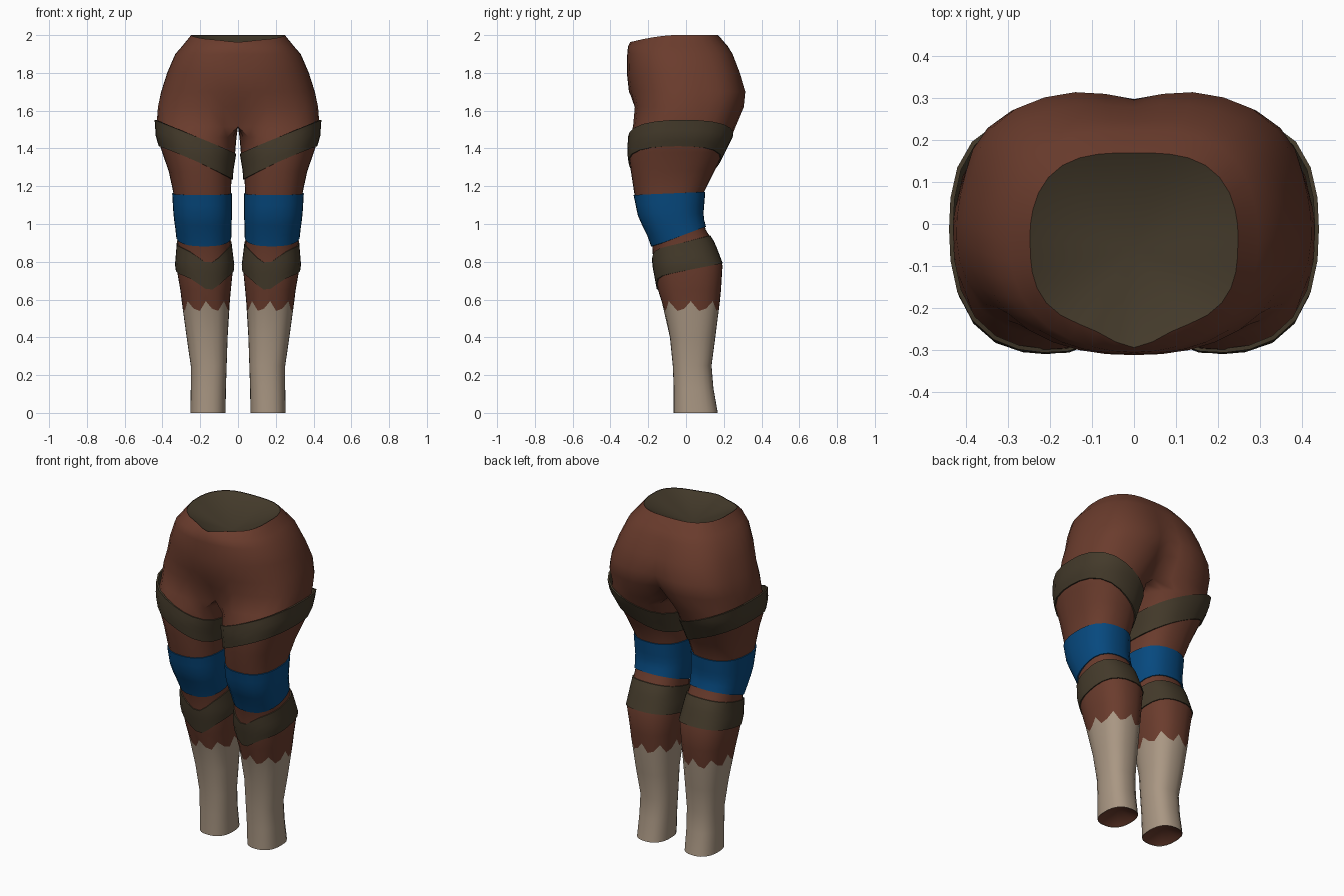
import bpy
from math import sin, cos, pi, exp

if "Cube" in bpy.data.objects:
    bpy.data.objects.remove(bpy.data.objects["Cube"])

SEG = 24


def make_material(name, rgb):
    m = bpy.data.materials.new(name)
    m.use_nodes = True
    m.diffuse_color = (*rgb, 1)
    m.node_tree.nodes["Principled BSDF"].inputs["Base Color"].default_value = (*rgb, 1)
    return m


brown = make_material("brown cloth", (0.145, 0.045, 0.026))
olive = make_material("dark olive strap", (0.058, 0.043, 0.024))
blue = make_material("blue knee wrap", (0.002, 0.066, 0.21))
cream = make_material("pale shin wrap", (0.40, 0.31, 0.228))

# Leg sections: height, inner x, outer x, front y, back y
LEG = [
    (0.00, 0.066, 0.252, -0.065, 0.168),
    (0.13, 0.064, 0.25, -0.065, 0.145),
    (0.25, 0.06, 0.25, -0.07, 0.135),
    (0.40, 0.055, 0.272, -0.085, 0.155),
    (0.55, 0.047, 0.293, -0.115, 0.175),
    (0.65, 0.038, 0.305, -0.148, 0.185),
    (0.78, 0.025, 0.328, -0.172, 0.193),
    (0.90, 0.04, 0.318, -0.18, 0.147),
    (0.97, 0.042, 0.325, -0.215, 0.104),
    (1.04, 0.038, 0.335, -0.248, 0.085),
    (1.17, 0.038, 0.343, -0.275, 0.096),
    (1.28, 0.032, 0.367, -0.292, 0.15),
    (1.38, 0.015, 0.402, -0.304, 0.20),
    (1.46, 0.008, 0.428, -0.30, 0.24),
    (1.60, 0.008, 0.438, -0.28, 0.275),
]
# Hip sections: height, half width, front y, back y, front crease, back crease
HIPS = [
    (1.515, 0.433, -0.287, 0.268, 0.07, 0.105),
    (1.62, 0.425, -0.277, 0.312, 0.012, 0.05),
    (1.70, 0.408, -0.302, 0.32, 0.0, 0.022),
    (1.80, 0.375, -0.313, 0.29, 0.0, 0.012),
    (1.90, 0.332, -0.311, 0.25, 0.0, 0.006),
    (1.94, 0.297, -0.302, 0.222, -0.005, 0.0),
    (2.00, 0.248, -0.25, 0.17, -0.045, 0.0),
]


def round_box(a, n):
    c, s = cos(a), sin(a)
    r = (abs(c) ** n + abs(s) ** n) ** (-1 / n)
    return c * r, s * r


def leg_point(k, z, grow=0.0):
    for lo, hi in zip(LEG, LEG[1:]):
        if z <= hi[0]:
            break
    t = (z - lo[0]) / (hi[0] - lo[0])
    x0, x1, y0, y1 = [a + (b - a) * t for a, b in zip(lo[1:], hi[1:])]
    c, s = round_box(pi + 2 * pi * k / SEG, 2.5)
    x = (x0 + x1) / 2 + ((x1 - x0) / 2 + grow) * c
    y = (y0 + y1) / 2 + ((y1 - y0) / 2 + grow) * s
    return max(x, 0.004), y, z


def hip_ring(z, w, yf, yb, df, db):
    mid, half = (yf + yb) / 2, (yb - yf) / 2
    first, last = SEG // 8, SEG - SEG // 8
    front, back = yf + df, yb - db
    # the belly is rounder than the seat and the thighs
    front_power = 2.3 if 1.65 < z < 1.95 else 2.8
    ring = []
    for k in range(SEG):
        if first <= k <= last:
            a = (k - first) / (last - first) * pi
            c, s = round_box(a, front_power if a < pi / 2 else 3.0)
            x = max(w * s, 0) if first < k < last else 0.0
            dent = exp(-(x / 0.075) ** 2)
            y = mid - half * c + (df if c > 0 else -db) * dent
            x *= 1 - 0.04 * min(max(y / 0.12, 0), 1)
        else:
            t = ((k - last) % SEG) / (SEG - last + first)
            x, y = 0.0, back + (front - back) * t
        # the waistline dips to a point at the front
        dip = 0.037 * min(max((-y - 0.06) / 0.235, 0), 1) ** 1.6 if z > 1.99 else 0
        ring.append((x, y, z - dip))
    return ring


def build(name, verts, faces, mats, indices=None):
    mesh = bpy.data.meshes.new(name)
    mesh.from_pydata(verts, [], faces)
    for m in mats:
        mesh.materials.append(m)
    if indices:
        mesh.polygons.foreach_set("material_index", indices)
    ob = bpy.data.objects.new(name, mesh)
    bpy.context.collection.objects.link(ob)
    mirror = ob.modifiers.new("Mirror", "MIRROR")
    mirror.merge_threshold = 0.0005
    bpy.ops.object.select_all(action="DESELECT")
    ob.select_set(True)
    bpy.context.view_layer.objects.active = ob
    bpy.ops.object.shade_smooth_by_angle(angle=0.7)


def loft(name, rings, mats, strip_mats=None):
    verts = [p for ring in rings for p in ring]
    faces, indices = [], []
    for r in range(len(rings) - 1):
        for k in range(SEG):
            n = (k + 1) % SEG
            f = (r * SEG + k, r * SEG + n, (r + 1) * SEG + n, (r + 1) * SEG + k)
            # leave out walls lying on the middle plane
            if all(verts[i][0] < 0.0001 for i in f):
                continue
            faces.append(f)
            indices.append(strip_mats[r] if strip_mats else 0)
    build(name, verts, faces, mats, indices)


def leg_ring(z, grow=0.0):
    return [leg_point(k, z, grow) for k in range(SEG)]


def sleeve(name, mat, bottom, top, grow, guide):
    """Band around the leg whose edges follow height rules of (x, y, k)."""
    rows = [(0, -0.003)] + [(i / 5, grow) for i in range(6)] + [(1, -0.003)]
    rings = []
    for t, g in rows:
        ring = []
        for k in range(SEG):
            x, y, _ = leg_point(k, guide)
            lo, hi = bottom(x, y, k), top(x, y, k)
            ring.append(leg_point(k, lo + (hi - lo) * t, g))
        rings.append(ring)
    loft(name, rings, [mat])


# Trousers with pale shins that end in a ragged edge
teeth = (0.032, -0.02, -0.008)
ragged = [leg_point(k, 0.56 + teeth[k % 3]) for k in range(SEG)]
rings = [leg_ring(s[0]) for s in LEG if s[0] < 0.5] + [ragged]
shin_end = len(rings) - 1
rings += [leg_ring(s[0]) for s in LEG if 0.6 < s[0] < 1.5]
rings += [hip_ring(*h) for h in HIPS]
strips = [1 if r < shin_end else 0 for r in range(len(rings))]
loft("trousers", rings, [brown, cream], strips)

# Hollow ankle ends
ankle = leg_ring(0.003, -0.001)
fan = [((k + 1) % SEG, k, SEG) for k in range(SEG)]
build("ankle_lining", ankle + [(0.157, 0.04, 0.07)], fan, [brown])

# Dark lining inside the waist
rim = [(x, y, z - 0.003) for x, y, z in rings[-1][SEG // 8:SEG - SEG // 8 + 1]]
fan = [(i, i + 1, len(rim)) for i in range(len(rim) - 1)]
build("waist_lining", rim + [(0, -0.06, 1.88)], fan, [olive])


# Straps and knee wraps
def front_dip(k):
    return 0.07 * exp(-((k - 5.4) / 2) ** 2)


sleeve("thigh_strap", olive,
       lambda x, y, k: 1.245 + 0.43 * (x - 0.03),
       lambda x, y, k: 1.38 + 0.44 * (x - 0.03), 0.007, 1.43)
sleeve("knee_wrap", blue,
       lambda x, y, k: 0.955 + 0.32 * y,
       lambda x, y, k: 1.165 + 0.05 * y, 0.006, 1.0)
sleeve("calf_strap", olive,
       lambda x, y, k: 0.755 + 0.2 * y - front_dip(k),
       lambda x, y, k: 0.90 + 0.21 * y - front_dip(k), 0.006, 0.8)
